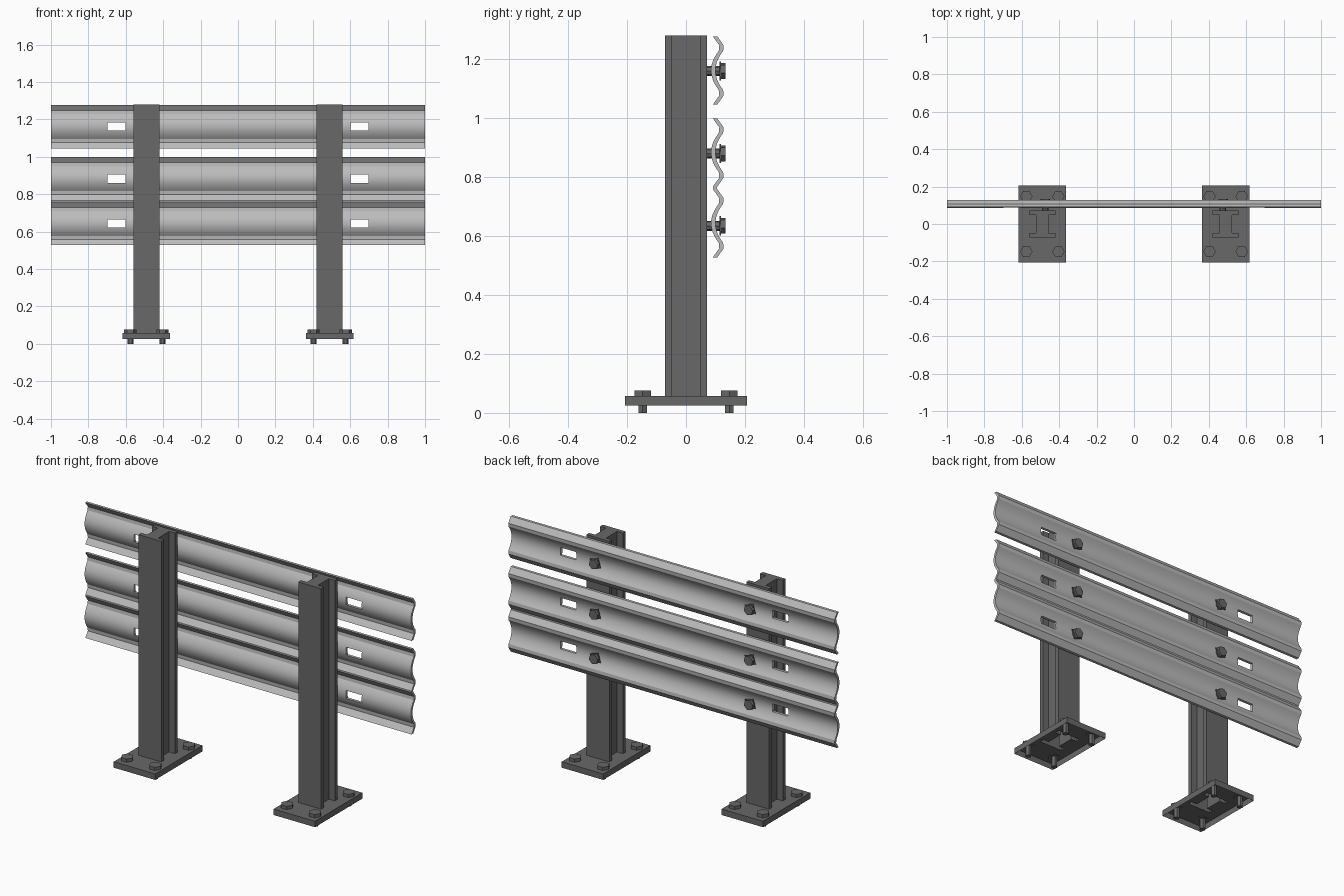
import bpy, bmesh, math
from mathutils import Matrix

if "Cube" in bpy.data.objects:
    bpy.data.objects.remove(bpy.data.objects["Cube"])


def material(name, v):
    m = bpy.data.materials.new(name)
    m.diffuse_color = (v, v, v, 1)
    m.use_nodes = True
    m.node_tree.nodes["Principled BSDF"].inputs["Base Color"].default_value = m.diffuse_color
    return m


STEEL = material("galvanised light grey", 0.50)
DARK = material("dark grey steel", 0.14)


def finish(bm, name, mat, smooth=False, recalc=True):
    if recalc:
        bmesh.ops.recalc_face_normals(bm, faces=bm.faces)
    me = bpy.data.meshes.new(name)
    bm.to_mesh(me)
    bm.free()
    me.materials.append(mat)
    ob = bpy.data.objects.new(name, me)
    bpy.context.collection.objects.link(ob)
    if smooth:
        bpy.context.view_layer.objects.active = ob
        ob.select_set(True)
        bpy.ops.object.shade_smooth_by_angle(angle=math.radians(20))
        ob.select_set(False)
    return ob


def prism(bm, sides, r, loc, lo, hi, axis="Z", turn=0.0):
    """Regular prism from lo to hi along Z or Y."""
    mat = Matrix.Translation(loc)
    if axis == "Y":
        mat = mat @ Matrix.Rotation(-math.pi / 2, 4, "X")
    ring = [[bm.verts.new(mat @ Matrix.Rotation(turn + 2 * math.pi * i / sides, 4, "Z")
                          @ Matrix.Translation((r, 0, h)).to_translation())
             for i in range(sides)] for h in (lo, hi)]
    bm.faces.new(ring[0][::-1])
    bm.faces.new(ring[1])
    for i in range(sides):
        j = (i + 1) % sides
        bm.faces.new((ring[0][i], ring[0][j], ring[1][j], ring[1][i]))


def walls(bm, pts, z0, z1):
    """Vertical walls around a closed outline; returns lower and upper rings."""
    a = [bm.verts.new((x, y, z0)) for x, y in pts]
    b = [bm.verts.new((x, y, z1)) for x, y in pts]
    for i in range(len(pts)):
        j = (i + 1) % len(pts)
        bm.faces.new((a[i], a[j], b[j], b[i]))
    return a, b


# Post with I section, standing on a base plate that is open underneath
def post(cx, side):
    W, D, w, d = 0.07, 0.072, 0.034, 0.048
    half = [(-W, -D), (W, -D), (W, -d), (w, -d), (w, d), (W, d)]
    outline = [(cx + x, y) for x, y in half + [(-x, -y) for x, y in half]]
    # order: second half is the first rotated by 180 degrees
    outline = [(cx + x, y) for x, y in
               [(-W, -D), (W, -D), (W, -d), (w, -d), (w, d), (W, d),
                (W, D), (-W, D), (-W, d), (-w, d), (-w, -d), (-W, -d)]]
    bm = bmesh.new()
    low, top = walls(bm, outline, 0.058, 1.28)
    bm.faces.new(top)
    rect = [(cx - 0.127, -0.207), (cx + 0.127, -0.207),
            (cx + 0.127, 0.207), (cx - 0.127, 0.207)]
    _, rim = walls(bm, rect, 0.025, 0.058)
    edges = [bm.edges.get((r[i], r[(i + 1) % len(r)]))
             for r in (low, rim) for i in range(len(r))]
    bmesh.ops.triangle_fill(bm, edges=edges, use_beauty=True, normal=(0, 0, 1))
    finish(bm, side + "_post_and_base_plate", DARK)

    # Anchor bolts
    bm = bmesh.new()
    for sx in (-1, 1):
        for sy in (-1, 1):
            at = (cx + sx * 0.086, sy * 0.147, 0)
            prism(bm, 6, 0.033, at, 0.056, 0.076)
            prism(bm, 6, 0.016, at, 0.0, 0.058)
    finish(bm, side + "_anchor_bolts", DARK)


# Corrugated rail: wave profile swept along x, with slots left open
def rail(name, centres):
    prof = []  # (y, z, in_slot)
    for c in centres:
        prof += [(0.091, c + 0.116, 0), (0.113, c + 0.085, 0)]
        steps = [0.066, 0.055, 0.044, 0.033, 0.022, 0.011, 0]
        for t in steps + [-s for s in steps[-2::-1]]:
            y = 0.085 + 0.026 * (t / 0.066) ** 2
            prof.append((y, c + t, -0.02 < t < 0.0225))
        prof += [(0.113, c - 0.085, 0), (0.091, c - 0.116, 0)]
    xs = [-1, -0.698, -0.602, 0.602, 0.698, 1]
    bm = bmesh.new()
    grid = [[bm.verts.new((x, y, z)) for x in xs] for y, z, _ in prof]
    for i in range(len(prof) - 1):
        for j in range(len(xs) - 1):
            if prof[i][2] and j in (1, 3):
                continue
            bm.faces.new((grid[i][j], grid[i + 1][j],
                          grid[i + 1][j + 1], grid[i][j + 1]))
    ext = bmesh.ops.extrude_face_region(bm, geom=bm.faces[:], use_keep_orig=True)
    new = [g for g in ext["geom"] if isinstance(g, bmesh.types.BMVert)]
    bmesh.ops.translate(bm, verts=new, vec=(0, 0.015, 0))
    finish(bm, name, STEEL, smooth=True)


# Bolts holding the rails to the posts
def rail_bolts():
    bm = bmesh.new()
    for x in (-0.475, 0.475):
        for z in (1.16, 0.88, 0.635):
            at = (x, 0, z)
            prism(bm, 8, 0.017, at, 0.07, 0.12, "Y")
            prism(bm, 4, 0.037, at, 0.114, 0.119, "Y", math.radians(62))
            prism(bm, 6, 0.028, at, 0.118, 0.134, "Y", math.radians(15))
    finish(bm, "rail_bolts", DARK)


post(-0.49, "left")
post(0.49, "right")
rail("upper_rail", [1.162])
rail("lower_double_rail", [0.8835, 0.6435])
rail_bolts()
